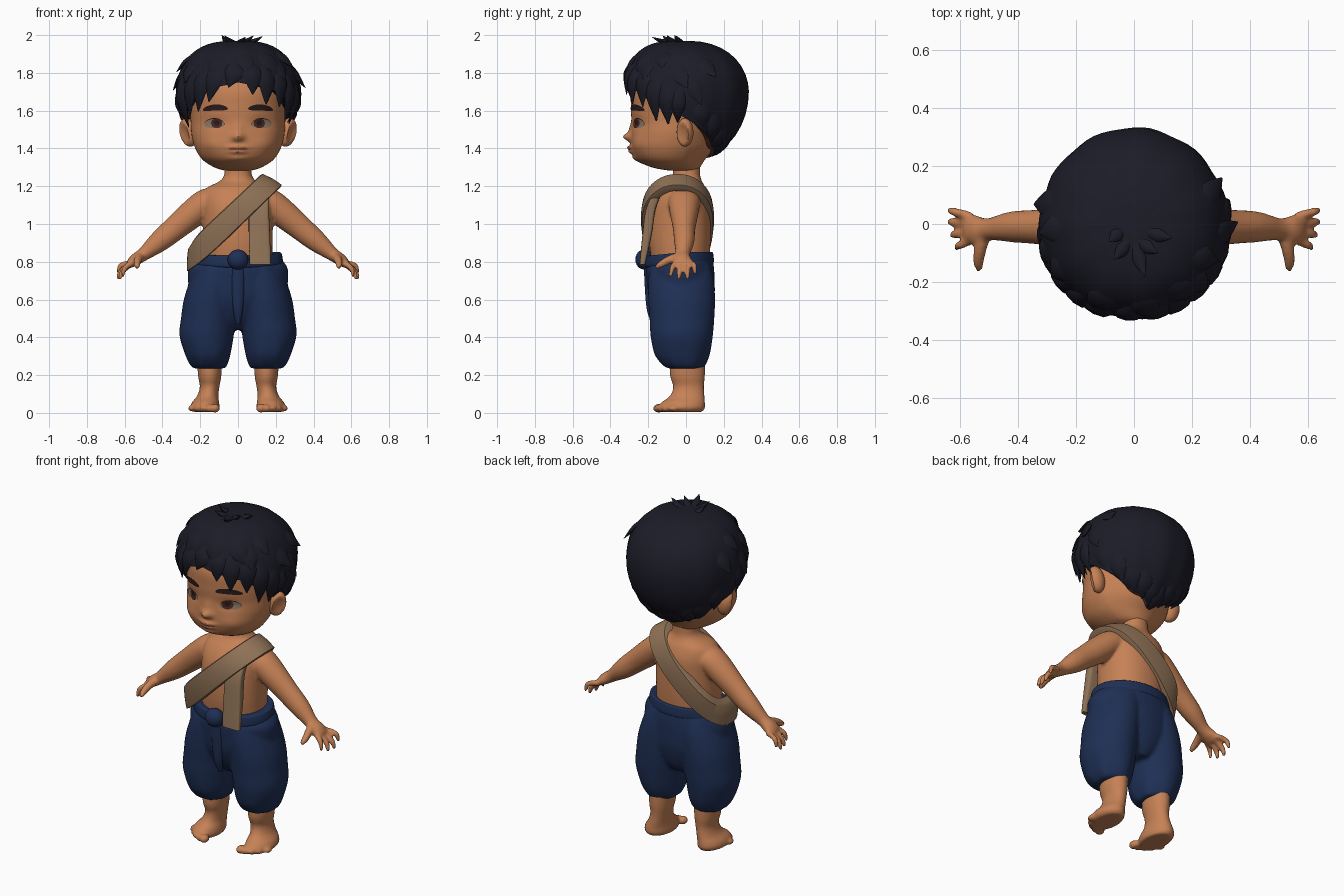
import bpy, bmesh, random
from math import sin, cos, pi, radians, acos, exp
from mathutils import Vector, Matrix
from mathutils.bvhtree import BVHTree

if "Cube" in bpy.data.objects:
    bpy.data.objects.remove(bpy.data.objects["Cube"])
random.seed(4)


def material(name, *rgb):
    m = bpy.data.materials.new(name)
    m.use_nodes = True
    m.diffuse_color = (*rgb, 1)
    m.node_tree.nodes["Principled BSDF"].inputs["Base Color"].default_value = (*rgb, 1)
    return m


skin = material("warm skin", .56, .22, .092)
black = material("blue black hair", .0115, .0115, .021)
navy = material("navy cloth", .0135, .029, .09)
tan = material("tan cloth", .28, .17, .095)
brown = material("dark brown", .022, .011, .01)
white = material("eye grey", .25, .18, .125)
iris = material("iris brown", .07, .02, .016)
lip = material("lip", .46, .16, .078)
mouth = material("mouth line", .22, .065, .04)
scalp = material("red brown scalp", .15, .045, .025)


def spline(keys, steps=5):
    """Catmull-Rom interpolation of tuples."""
    out = []
    for i in range(len(keys) - 1):
        a, b, c, d = (keys[max(0, min(len(keys) - 1, i + k))] for k in (-1, 0, 1, 2))
        for s in range(steps):
            t = s / steps
            out.append(tuple(q + .5 * t * (r - p + t * (2*p - 5*q + 4*r - e + t * (3*(q - r) + e - p)))
                             for p, q, r, e in zip(a, b, c, d)))
    return out + [keys[-1]]


def signed(v, p):
    return abs(v) ** p * (1 if v > 0 else -1)


def loft(keys, n=40, p=1, steps=5):
    """Upright shape: keys are z, centre x, half width, front y, back y."""
    return [[Vector((cx + rx * signed(sin(2*pi*i/n), p),
                     (f + b) / 2 - (b - f) / 2 * signed(cos(2*pi*i/n), p), z)) for i in range(n)]
            for z, cx, rx, f, b in spline(keys, steps)]


def tube(keys, ref=(0, 1, 0), n=16, steps=5):
    """Swept shape: keys are x, y, z, radius along ref, radius across."""
    pts, rings = spline(keys, steps), []
    for i, k in enumerate(pts):
        t = (Vector(pts[min(i + 1, len(pts) - 1)][:3]) - Vector(pts[max(i - 1, 0)][:3])).normalized()
        u = Vector(ref)
        u = (u - t * u.dot(t)).normalized()
        v = t.cross(u)
        rings.append([Vector(k[:3]) + u * k[3] * cos(2*pi*j/n) + v * k[4] * sin(2*pi*j/n) for j in range(n)])
    return rings


def ball(c, r, n=20):
    return [[Vector((c[0] + r[0] * sin(f) * cos(2*pi*j/n), c[1] + r[1] * sin(f) * sin(2*pi*j/n),
                     c[2] + r[2] * cos(f))) for j in range(n)]
            for f in (.03 + (pi - .06) * i / 12 for i in range(13))]


def both(shells):
    return shells + [[[Vector((-v.x, v.y, v.z)) for v in r] for r in s] for s in shells]


def build(name, mat, shells, voxel=0, wrap=False, angle=60):
    bm = bmesh.new()
    for rings in shells:
        rows = [[bm.verts.new(v) for v in r] for r in rings]
        n = len(rows[0])
        for a, b in zip(rows, rows[1:] + rows[:1] if wrap else rows[1:]):
            for j in range(n):
                bm.faces.new((a[j], a[(j + 1) % n], b[(j + 1) % n], b[j]))
        if not wrap:
            bm.faces.new(rows[0])
            bm.faces.new(rows[-1])
    bmesh.ops.recalc_face_normals(bm, faces=bm.faces)
    me = bpy.data.meshes.new(name)
    bm.to_mesh(me)
    bm.free()
    me.materials.append(mat)
    ob = bpy.data.objects.new(name, me)
    bpy.context.collection.objects.link(ob)
    if voxel:
        mod = ob.modifiers.new("blend", "REMESH")
        mod.mode, mod.voxel_size, mod.use_smooth_shade = "VOXEL", voxel, True
        mod = ob.modifiers.new("soften", "SMOOTH")
        mod.factor, mod.iterations = .5, 4
    else:
        bpy.ops.object.select_all(action="DESELECT")
        ob.select_set(True)
        bpy.context.view_layer.objects.active = ob
        bpy.ops.object.shade_smooth_by_angle(angle=radians(angle))
    return ob


# Body: torso, arms, hands, legs and feet blended together
torso = loft([(.76, 0, .18, -.175, .12), (.9, 0, .183, -.195, .13), (1.05, 0, .185, -.19, .13),
              (1.13, 0, .185, -.17, .125), (1.19, 0, .165, -.13, .105), (1.225, 0, .1, -.085, .085),
              (1.26, 0, .073, -.07, .075), (1.34, 0, .07, -.07, .075)], p=.92)
arm = tube([(.12, -.01, 1.12, .085, .07), (.17, -.01, 1.11, .085, .076), (.24, -.01, 1.055, .075, .075),
            (.33, -.01, .98, .06, .066), (.42, -.01, .905, .053, .056), (.5, -.018, .84, .038, .036),
            (.545, -.02, .81, .05, .032), (.575, -.018, .785, .05, .022)], n=24)
fingers = [tube([(.56, y * .85 - .003, .795, .014, .016), (x - .012, y * 1.15, z + .045, .0145, .015),
                 (x, y * 1.3, z, .009, .009)])
           for y, x, z in ((-.064, .612, .72), (-.03, .625, .703), (.006, .633, .703), (.037, .632, .735))]
thumb = tube([(.515, -.03, .83, .026, .026), (.53, -.09, .81, .022, .022), (.535, -.135, .785, .018, .018),
              (.532, -.16, .77, .01, .01)], ref=(1, 0, 0))
leg = loft([(.005, .17, .065, -.13, .085), (.025, .175, .078, -.145, .1), (.055, .172, .072, -.13, .1),
            (.09, .16, .056, -.085, .098), (.14, .15, .052, -.068, .095), (.2, .15, .062, -.085, .1),
            (.32, .15, .068, -.085, .1)])
toes = [ball((.12 + .032 * i, -.145 + .005 * i * i, .024), (.024 - .002 * i, .03, .024 - .002 * i))
        for i in range(5)]
build("body", skin, [torso] + both([arm, *fingers, thumb, leg, *toes]), voxel=.009)

# Head with nose, lips, chin and eye sockets pushed out of the loft
head = loft([(1.283, 0, .07, -.09, .06), (1.3, 0, .125, -.18, .075), (1.34, 0, .187, -.26, .1),
             (1.4, 0, .226, -.288, .15), (1.47, 0, .245, -.29, .18), (1.54, 0, .25, -.288, .22),
             (1.62, 0, .255, -.292, .25), (1.72, 0, .25, -.285, .25), (1.82, 0, .2, -.22, .2),
             (1.9, 0, .1, -.1, .1)], n=96, steps=8, p=.95)
bumps = [(0, 1.46, .028, .022, .04), (0, 1.5, .022, .035, .012), (0, 1.405, .045, .012, .022),
         (0, 1.382, .04, .01, .02), (0, 1.345, .05, .022, .014), (.12, 1.535, .05, .03, -.01),
         (-.12, 1.535, .05, .03, -.01), (.15, 1.42, .06, .05, .012), (-.15, 1.42, .06, .05, .012)]
for v in (v for ring in head for v in ring):
    if v.y < 0:
        x, z = v.x, v.z
        v.y -= sum(h * exp(-((x - a) / w) ** 2 - ((z - b) / t) ** 2) for a, b, w, t, h in bumps)
    elif v.z < 1.6:
        v.x *= 1 - 1.5 * v.y
head_ob = build("head", skin, [head])
tree = BVHTree.FromPolygons([v.co for v in head_ob.data.vertices], [p.vertices[:] for p in head_ob.data.polygons])

# Ears: dished ellipsoids
dish = Vector((.6, -.8, 0))
ear = ball((0, 0, 0), (1, 1, 1), 24)
place = (Matrix.Translation((.262, -.005, 1.485)) @ Matrix.Rotation(radians(14), 4, "Y")
         @ Matrix.Rotation(radians(20), 4, "Z") @ Matrix.Diagonal((.05, .044, .077, 1)))
for ring in ear:
    for v in ring:
        v -= dish * max(0, v.dot(dish) - .6) * 1.5
        v[:] = place @ v
build("ears", skin, both([ear]))


def decal(name, mat, side, cx, cz, rx, rz, bend=0, lift=.004, tilt=0):
    """Thin oval laid onto the face."""
    bm = bmesh.new()
    rows, n = [], 32
    for k in (.02, .35, .7, 1):
        row = []
        for i in range(n):
            dx, dz = k * cos(2*pi*i/n), k * signed(sin(2*pi*i/n), .8)
            x, z = side * (cx + rx * dx), cz + rz * dz + bend * dx * dx + tilt * dx
            hit = tree.ray_cast(Vector((x, -1, z)), Vector((0, 1, 0)))[0]
            row.append(bm.verts.new((x, hit.y - lift, z)))
        rows.append(row)
    bm.faces.new(rows[0][::side])
    for a, b in zip(rows, rows[1:]):
        for i in range(n):
            j = (i + 1) % n
            bm.faces.new((a[i], b[i], b[j], a[j])[::side])
    me = bpy.data.meshes.new(name)
    bm.to_mesh(me)
    bm.free()
    me.materials.append(mat)
    me.shade_smooth()
    bpy.context.collection.objects.link(bpy.data.objects.new(name, me))


# Painted face
for side, label in ((1, "left"), (-1, "right")):
    decal(label + "_brow", brown, side, .12, 1.617, .066, .016, -.01, .006, -.003)
    decal(label + "_lash", brown, side, .125, 1.537, .053, .024, -.008, .003)
    decal(label + "_eye", white, side, .125, 1.532, .052, .024, -.004, .0045)
    decal(label + "_iris", iris, side, .113, 1.533, .029, .025, 0, .006)
    decal(label + "_pupil", brown, side, .113, 1.534, .014, .014, 0, .0075)
decal("lips", lip, 1, 0, 1.396, .05, .014, .002, .002)
decal("mouth_line", mouth, 1, 0, 1.396, .05, .0025, .002, .0035)

# Hair cap with a hairline that drops from brow to nape
hairline = [(0, 1.75), (40, 1.7), (62, 1.62), (88, 1.565), (108, 1.5), (130, 1.41), (180, 1.35)]
crown = Vector((0, 0, 1.7))


def hair_point(a, f, s=1.0):
    """Point on the cap; a is degrees from the front, f is the angle from the crown."""
    c, front = cos(f), cos(radians(a))
    r = abs(sin(f)) ** (.72 - .15 * front if c > 0 else 1) * s
    return crown + Vector((.325 * r * sin(radians(a)), -(.33 - .002 * front) * r * front,
                           (.27 if c > 0 else .37) * c * s))


def hair_end(a):
    a = abs((a + 180) % 360 - 180)
    for (p, q), (r, t) in zip(hairline, hairline[1:]):
        if a <= r:
            h = q + (t - q) * (a - p) / (r - p) - crown.z
            return acos(h / (.27 if h > 0 else .37))


cap = [[hair_point(a, .02 + (hair_end(a) - .02) * i / 16, 1 + .014 * sin(radians(a * 11)) * i / 16)
        for a in range(0, 360, 5)] for i in range(17)]
cap.append([Vector((v.x * .72, v.y * .72, v.z + .01)) for v in cap[-1]])
cap_ob = build("hair_cap", black, [cap])
cap_ob.data.materials.append(scalp)
for p in list(cap_ob.data.polygons)[16 * len(cap[0]):]:                 # underside rim
    p.material_index = 1 if p.center.z < 1.6 else 0


def lock(a0, f0, a1, f1, w, flare, thick=.014):
    """Pointed clump of hair lying on the cap, its tip lifted by flare."""
    mid = hair_point((a0 + a1) / 2, (f0 + f1) / 2, .995)
    pts = [(hair_point(a0, f0, .96), .6), (mid, 1), (hair_point(a1, f1, flare), .06)]
    return tube([(*p, thick * k, w * k) for p, k in pts], ref=mid - crown, n=8, steps=4)


locks = []
for a, drop in ((-66, .3), (-52, .24), (-38, .3), (-24, .22), (-4, .08), (10, .18), (24, .26), (40, .22),
                (54, .3), (67, .24)):                                   # fringe
    e = hair_end(a)
    locks.append(lock(a + 5, e - .5, a - 5 if a < 0 else a + 4, e + drop, .05, .99, .018))
for a in (74, 84, -74, -84):                                            # sideburns
    locks.append(lock(a, hair_end(a) - .45, a * .96, hair_end(a) + .14, .04, .93, .018))
for a in range(104, 257, 16):                                           # nape edge
    locks.append(lock(a, hair_end(a) - .45, a + 4, hair_end(a) + .05, .045, 1.0))
for a, f, flare in ((-100, 1.55, 1.08), (-82, 1.2, 1.06), (-70, 1.75, 1.06), (-55, 1.4, 1.04), (52, 1.35, 1.05),
                    (66, 1.1, 1.05), (84, 1.5, 1.1), (98, 1.75, 1.06), (112, 1.3, 1.08)):   # flicked sides
    locks.append(lock(a - 6, f - .5, a + random.uniform(-4, 8), f, .045, flare))
for a in (-35, 5, 40):                                                  # locks over the forehead
    locks.append(lock(a * .6, .6, a + 8, 1.3, .05, 1.02))
for a0, a1, f1 in ((-60, -55, .14), (-20, -30, .2), (20, 40, .18), (60, 70, .24), (5, 12, .3)):   # crown tufts
    locks.append(lock(a0, .05, a1, f1, .024, 1.12))
build("hair_locks", black, locks)

# Baggy trousers with gathered cuffs
hips = loft([(.44, 0, .07, -.09, .09), (.5, 0, .16, -.15, .125), (.6, 0, .245, -.195, .15),
             (.7, 0, .265, -.208, .152), (.77, 0, .262, -.212, .148), (.815, 0, .23, -.2, .14),
             (.83, 0, .2, -.18, .125)])
trouser_leg = loft([(.235, .15, .082, -.095, .085), (.252, .155, .1, -.125, .1), (.31, .16, .122, -.168, .125),
                    (.41, .166, .144, -.188, .142), (.5, .157, .145, -.193, .15), (.6, .145, .142, -.2, .154),
                    (.7, .125, .13, -.2, .148), (.78, .11, .11, -.19, .13)])
for i, ring in enumerate(trouser_leg):
    for j, v in enumerate(ring):
        v.x += .005 * sin(j * 2*pi * 7 / 40) * max(0, 1 - i / 16)
        v.y += .005 * cos(j * 2*pi * 6 / 40) * max(0, 1 - i / 16)
belt = loft([(.785, 0, .23, -.2, .135), (.798, 0, .238, -.217, .147), (.835, 0, .234, -.217, .145),
             (.852, 0, .222, -.207, .138), (.842, 0, .17, -.15, .11)])
for v in (v for ring in hips + belt for v in ring if v.z > .78):
    v.z -= .1 * max(0, -v.y)
build("trousers", navy, [hips] + both([trouser_leg]), voxel=.011)
build("waistband", navy, [belt])
build("waist_knot", navy, [ball((0, -.222, .812), (.055, .046, .053))])
build("front_fold", navy, [loft([(.47, 0, .012, -.18, -.15), (.55, 0, .026, -.208, -.17), (.7, 0, .034, -.22, -.18),
                                 (.8, 0, .03, -.222, -.18)], n=24)])

# Sash looping from the left shoulder to the right hip
section = [(-1, -.03), (-1, 0), (-.92, .013), (0, .018), (.92, .013), (1, 0), (1, -.03), (0, -.035)]
up = Vector((.724, 0, .69))
band = []
for i in range(64):
    t = 2 * pi * i / 64
    k = (1 - cos(t)) / 2
    e = .95 - .15 * k
    across = Vector((-.87, 0, .5)).lerp(Vector((.05, 0, 1)), k ** 3).normalized()
    band.append([Vector((-.035, -.045, 1.03)) + up * (.286 + .022 * k + h) * signed(cos(t), e)
                 + Vector((0, 1, 0)) * (.176 + h) * signed(sin(t), e) + across * .063 * w for w, h in section])
build("sash", tan, [band], wrap=True, angle=40)
build("sash_tail", tan, [loft([(.785, .118, .056, -.246, -.216), (.95, .113, .056, -.23, -.18),
                               (1.08, .112, .052, -.212, -.16), (1.18, .125, .042, -.165, -.12)],
                              n=32, p=.45)], angle=40)
